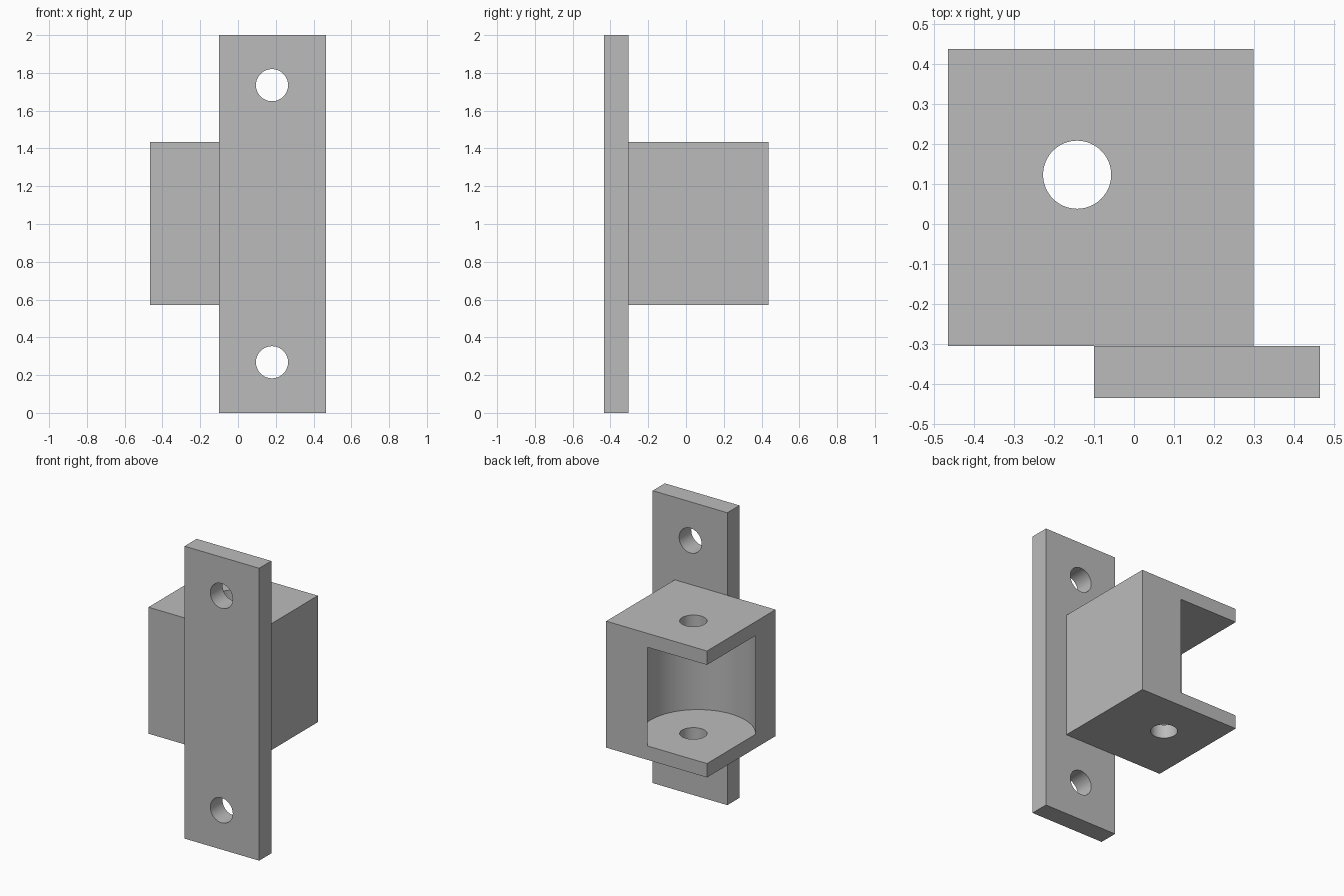
import bpy, bmesh
from math import cos, sin, radians, pi
from mathutils import Vector, Matrix

cube = bpy.data.objects.get("Cube")
if cube:
    bpy.data.objects.remove(cube, do_unlink=True)

GREY = (0.5, 0.5, 0.5, 1)
mat = bpy.data.materials.new("plain_grey")
mat.use_nodes = True
mat.diffuse_color = GREY
mat.node_tree.nodes["Principled BSDF"].inputs["Base Color"].default_value = GREY


def finish(name, bm):
    bmesh.ops.recalc_face_normals(bm, faces=bm.faces)
    mesh = bpy.data.meshes.new(name)
    bm.to_mesh(mesh)
    bm.free()
    obj = bpy.data.objects.new(name, mesh)
    bpy.context.collection.objects.link(obj)
    mesh.materials.append(mat)
    return obj


def box(name, low, high):
    low, high = Vector(low), Vector(high)
    bm = bmesh.new()
    bmesh.ops.create_cube(bm, size=1, matrix=Matrix.Translation((low + high) / 2)
                          @ Matrix.Diagonal((*(high - low), 1)))
    return finish(name, bm)


def rod(name, centre, radius, depth, tilt=0):
    bm = bmesh.new()
    bmesh.ops.create_cone(bm, cap_ends=True, segments=64, radius1=radius, radius2=radius,
                          depth=depth, matrix=Matrix.Translation(centre) @ Matrix.Rotation(tilt, 4, "X"))
    return finish(name, bm)


def prism(name, outline, z0, z1):
    bm = bmesh.new()
    face = bm.faces.new([bm.verts.new((x, y, z0)) for x, y in outline])
    grown = bmesh.ops.extrude_face_region(bm, geom=[face])["geom"]
    bmesh.ops.translate(bm, vec=(0, 0, z1 - z0),
                        verts=[g for g in grown if isinstance(g, bmesh.types.BMVert)])
    return finish(name, bm)


def cut(obj, *cutters):
    bpy.ops.object.select_all(action="DESELECT")
    bpy.context.view_layer.objects.active = obj
    obj.select_set(True)
    for cutter in cutters:
        mod = obj.modifiers.new("cut", "BOOLEAN")
        mod.operation, mod.solver, mod.object = "DIFFERENCE", "EXACT", cutter
        bpy.ops.object.modifier_apply(modifier=mod.name)
        bpy.data.objects.remove(cutter, do_unlink=True)
    bpy.ops.object.shade_smooth_by_angle(angle=radians(30))


# Mounting plate with two screw holes
plate = box("mounting_plate", (-0.1, -0.435, 0), (0.465, -0.304, 2))
cut(plate, *[rod("screw_hole", (0.18, -0.37, z), 0.085, 0.5, pi / 2) for z in (0.268, 1.735)])

# Housing block with a round pocket that opens at the back corner
block = box("housing_block", (-0.465, -0.304, 0.57), (0.298, 0.437, 1.435))
cx, cy, radius, steps = -0.17, 0.114, 0.358, 40
start, end = radians(66), radians(-146.7)
arc = [(cx + radius * cos(a), cy + radius * sin(a))
       for a in (start + (end - start) * i / steps for i in range(steps + 1))]
outline = arc + [(-0.6, arc[-1][1]), (-0.6, 0.6), (arc[0][0], 0.6)]
pocket = prism("pocket", outline, 0.665, 1.34)
pin_hole = rod("pin_hole", (-0.142, 0.123, 1), 0.085, 1.5)
cut(block, pocket, pin_hole)
